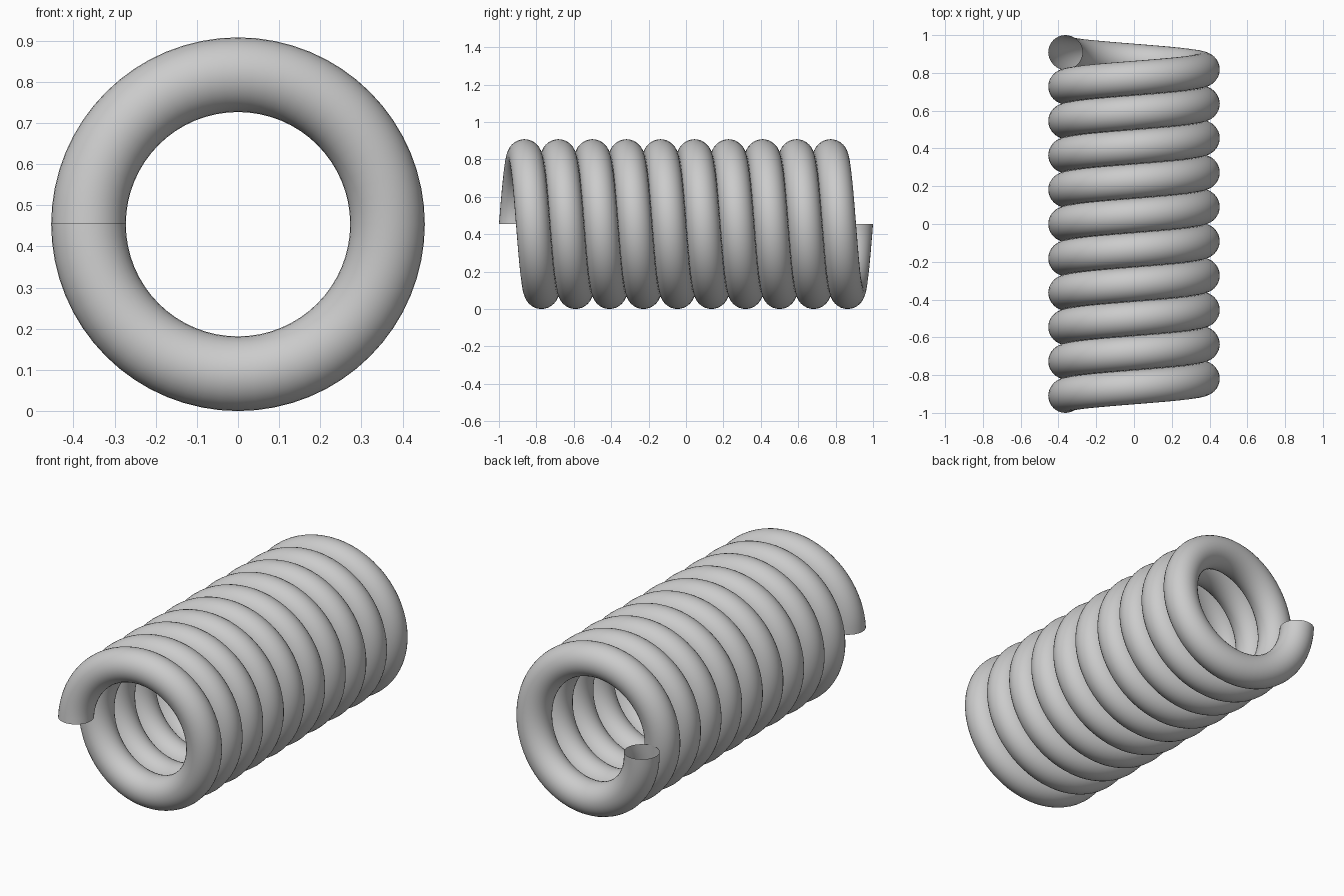
import bpy, bmesh, math

if "Cube" in bpy.data.objects:
    bpy.data.objects.remove(bpy.data.objects["Cube"])

TURNS, STEPS, SIDES = 10, 64, 32
WIRE_R = 0.0907                       # wire radius
COIL_R = 0.3633                       # coil centreline radius
LENGTH = 2 - 2 * WIRE_R               # centreline travel along y
CENTRE_Z = COIL_R + WIRE_R

bm = bmesh.new()

# Wire section: a horizontal circle at the left of the front end
ring = [bm.verts.new((-COIL_R + WIRE_R * math.cos(a), -LENGTH / 2 + WIRE_R * math.sin(a), CENTRE_Z))
        for a in (2 * math.pi * i / SIDES for i in range(SIDES))]
edges = [bm.edges.new((ring[i], ring[(i + 1) % SIDES])) for i in range(SIDES)]

# Sweep it round the y axis into an open-ended coil
n = TURNS * STEPS
bmesh.ops.spin(bm, geom=ring + edges, cent=(0, 0, CENTRE_Z), axis=(0, 1, 0),
               dvec=(0, LENGTH / n, 0), angle=2 * math.pi * TURNS, steps=n)
bmesh.ops.recalc_face_normals(bm, faces=bm.faces[:])
for f in bm.faces:
    f.smooth = True

mesh = bpy.data.meshes.new("spring_coil")
bm.to_mesh(mesh)
bm.free()
coil = bpy.data.objects.new("spring_coil", mesh)
bpy.context.collection.objects.link(coil)
